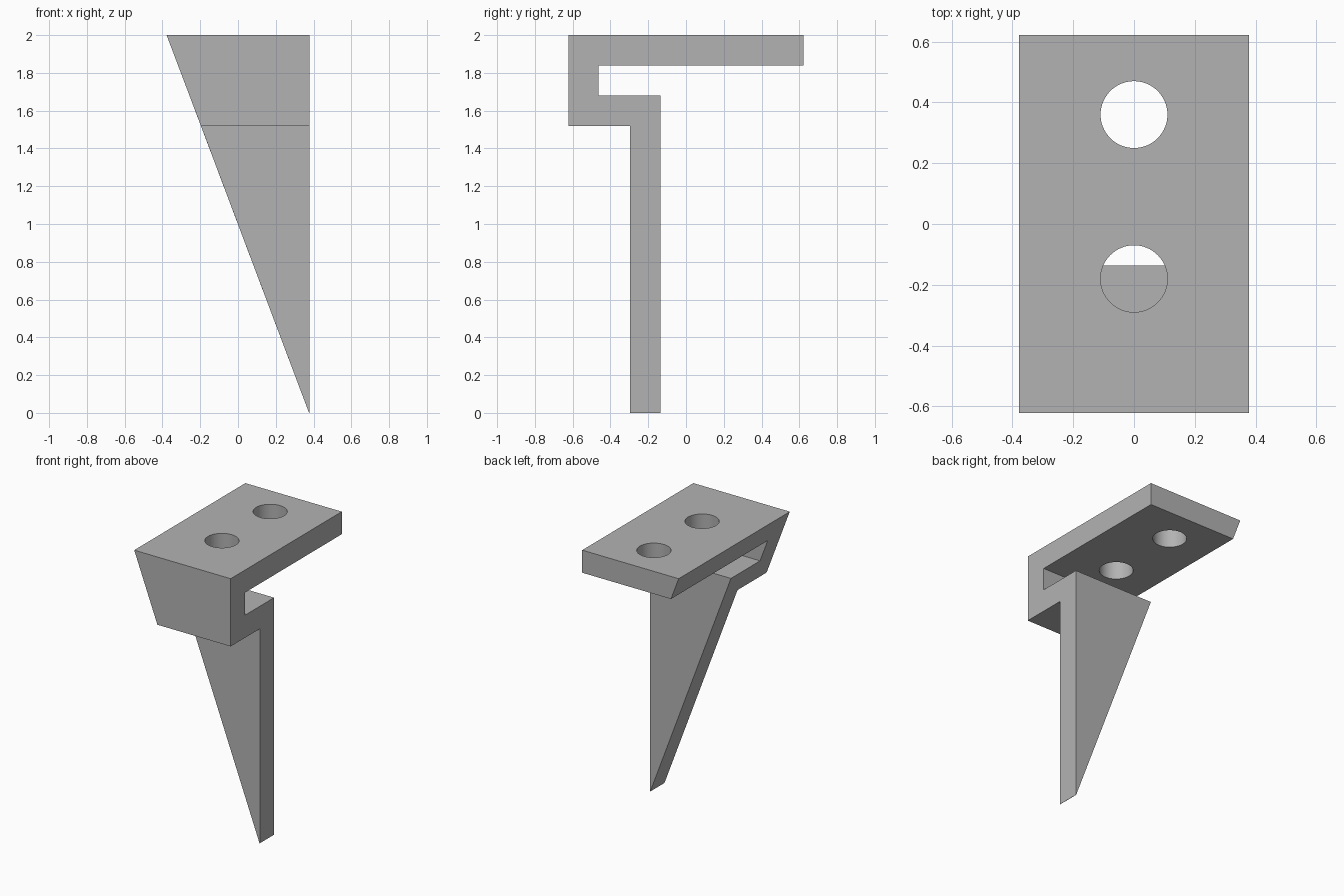
import bpy
import bmesh
import math

cube = bpy.data.objects.get("Cube")
if cube:
    bpy.data.objects.remove(cube, do_unlink=True)

HALF_W, HALF_D, HEIGHT, THICK = 0.378, 0.622, 2.0, 0.16
LEG_BACK = -0.136

grey = bpy.data.materials.new("plain_grey")
grey.use_nodes = True
grey.diffuse_color = (0.45, 0.45, 0.45, 1)
grey.node_tree.nodes["Principled BSDF"].inputs["Base Color"].default_value = grey.diffuse_color


def slant_x(z):
    """Position of the sloping side at a given height."""
    return HALF_W - 2 * HALF_W * z / HEIGHT


# Bent bracket: side profile (y, z) swept from the sloping side to the upright side
top_under = HEIGHT - THICK
lip_top = top_under - THICK
lip_under = lip_top - THICK
profile = [
    (-HALF_D, HEIGHT), (-HALF_D, lip_under),
    (LEG_BACK - THICK, lip_under), (LEG_BACK - THICK, 0),
    (LEG_BACK, 0), (LEG_BACK, lip_top),
    (-HALF_D + THICK, lip_top), (-HALF_D + THICK, top_under),
    (HALF_D, top_under), (HALF_D, HEIGHT),
]
# Leave a hair of width at the tip so the solid stays closed
tip = 0.002
bm = bmesh.new()
upright = [bm.verts.new((HALF_W, y, z)) for y, z in profile]
sloped = [bm.verts.new((min(slant_x(z), HALF_W - tip), y, z)) for y, z in profile]
bm.faces.new(upright)
bm.faces.new(sloped[::-1])
for i in range(len(profile)):
    j = (i + 1) % len(profile)
    bm.faces.new((upright[i], sloped[i], sloped[j], upright[j]))
bmesh.ops.recalc_face_normals(bm, faces=bm.faces)
mesh = bpy.data.meshes.new("bracket")
bm.to_mesh(mesh)
bm.free()
bracket = bpy.data.objects.new("bracket", mesh)
bpy.context.collection.objects.link(bracket)
mesh.materials.append(grey)

# Two screw holes through the top plate only
for y in (0.36, -0.18):
    bpy.ops.mesh.primitive_cylinder_add(
        vertices=64, radius=0.11, depth=THICK + 0.1,
        location=(0, y, HEIGHT - THICK / 2))
    cutter = bpy.context.object
    cutter.name = "hole_cutter"
    cutter.hide_render = True
    cutter.data.materials.append(grey)
    cut = bracket.modifiers.new("screw_hole", 'BOOLEAN')
    cut.operation = 'DIFFERENCE'
    cut.solver = 'EXACT'
    cut.object = cutter
    bpy.ops.object.select_all(action='DESELECT')
    bracket.select_set(True)
    bpy.context.view_layer.objects.active = bracket
    bpy.ops.object.modifier_apply(modifier=cut.name)
    bpy.data.objects.remove(cutter, do_unlink=True)

bpy.ops.object.shade_smooth_by_angle(angle=math.radians(20))
